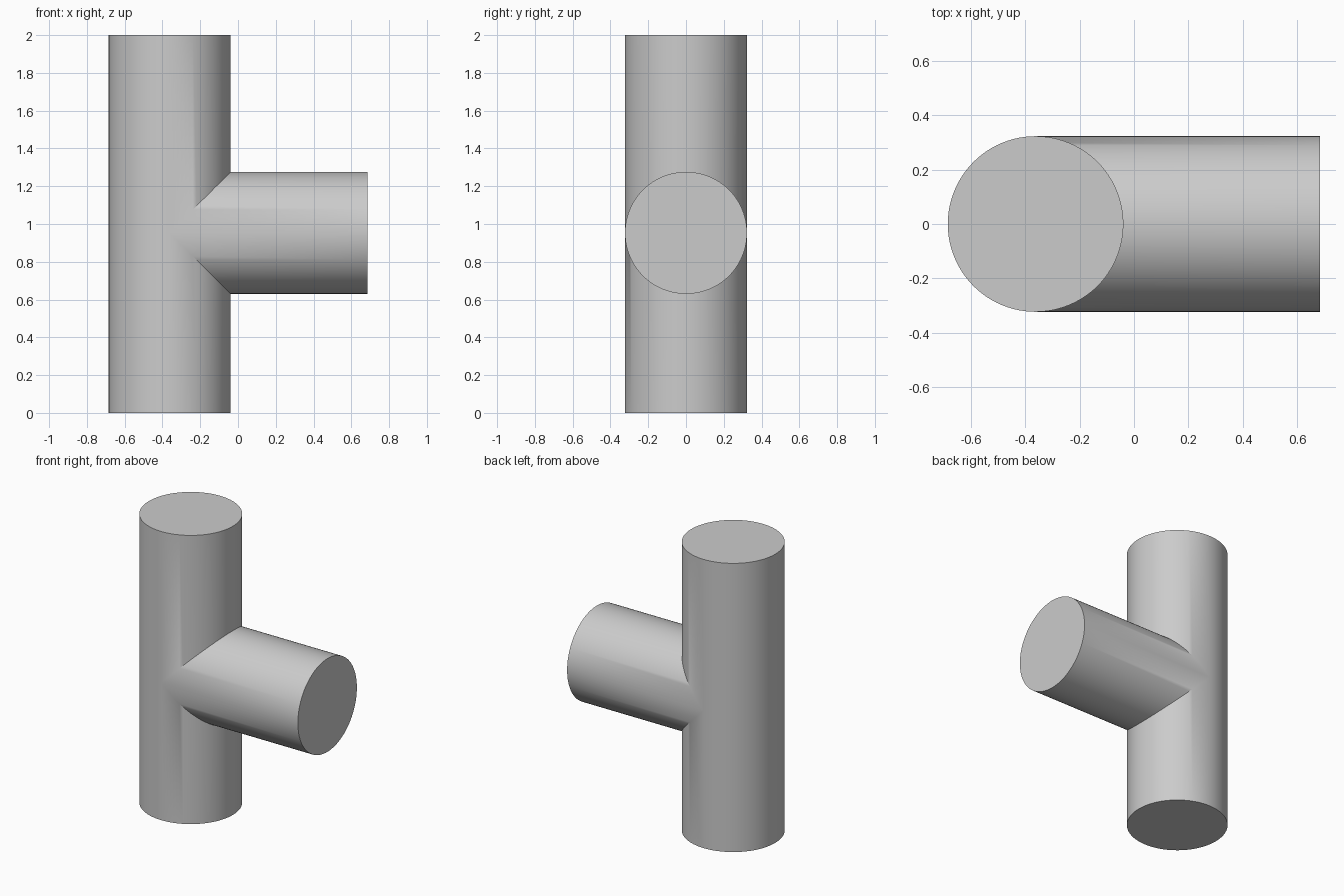
import bpy
import bmesh
from math import sin, cos, pi, radians

cube = bpy.data.objects.get("Cube")
if cube:
    bpy.data.objects.remove(cube)

RADIUS = 0.323
AXIS_X = -0.362      # upright pipe axis
AXIS_Z = 0.953       # side branch axis
TOP = 2.0
BRANCH_END = 0.685
SEGMENTS = 96

grey = bpy.data.materials.new("plain grey")
grey.use_nodes = True
colour = (0.6, 0.6, 0.6, 1)
grey.diffuse_color = colour
grey.node_tree.nodes["Principled BSDF"].inputs["Base Color"].default_value = colour

bm = bmesh.new()
angles = [2 * pi * i / SEGMENTS for i in range(SEGMENTS)]
ring = [(RADIUS * cos(a), RADIUS * sin(a)) for a in angles]


def loft(start, end):
    """Bridge two matching rows of points, open along their length."""
    rows = [[bm.verts.new(p) for p in row] for row in (start, end)]
    for i in range(len(start) - 1):
        bm.faces.new((rows[0][i], rows[0][i + 1], rows[1][i + 1], rows[1][i]))


def cap(points):
    bm.faces.new([bm.verts.new(p) for p in points])


def upright(points, height):
    """Place (y, x) section points on the upright pipe at a height rule."""
    return [(AXIS_X + x, y, height(x)) for y, x in points]


# Upright pipe: full half-shell behind, two mitred half-shells on the branch side
half = SEGMENTS // 2
near = ring[:half + 1]
far = ring[half:] + ring[:1]
loft(upright(far, lambda x: 0), upright(far, lambda x: AXIS_Z))
loft(upright(far, lambda x: AXIS_Z), upright(far, lambda x: TOP))
loft(upright(near, lambda x: 0), upright(near, lambda x: AXIS_Z - x))
loft(upright(near, lambda x: AXIS_Z + x), upright(near, lambda x: TOP))
cap(upright(ring, lambda x: 0))
cap(upright(ring, lambda x: TOP))

# Side branch: equal radius, mitred into the upright pipe
closed = ring + ring[:1]
outlet = [(BRANCH_END, y, AXIS_Z + z) for y, z in closed]
loft([(AXIS_X + abs(z), y, AXIS_Z + z) for y, z in closed], outlet)
cap(outlet[:-1])

# Weld the seams into one closed solid
bmesh.ops.remove_doubles(bm, verts=bm.verts, dist=0.0001)
bmesh.ops.recalc_face_normals(bm, faces=bm.faces)
mesh = bpy.data.meshes.new("tee_pipe")
bm.to_mesh(mesh)
bm.free()
mesh.materials.append(grey)
tee = bpy.data.objects.new("tee_pipe", mesh)
bpy.context.collection.objects.link(tee)

bpy.context.view_layer.objects.active = tee
tee.select_set(True)
bpy.ops.object.shade_smooth_by_angle(angle=radians(30))
